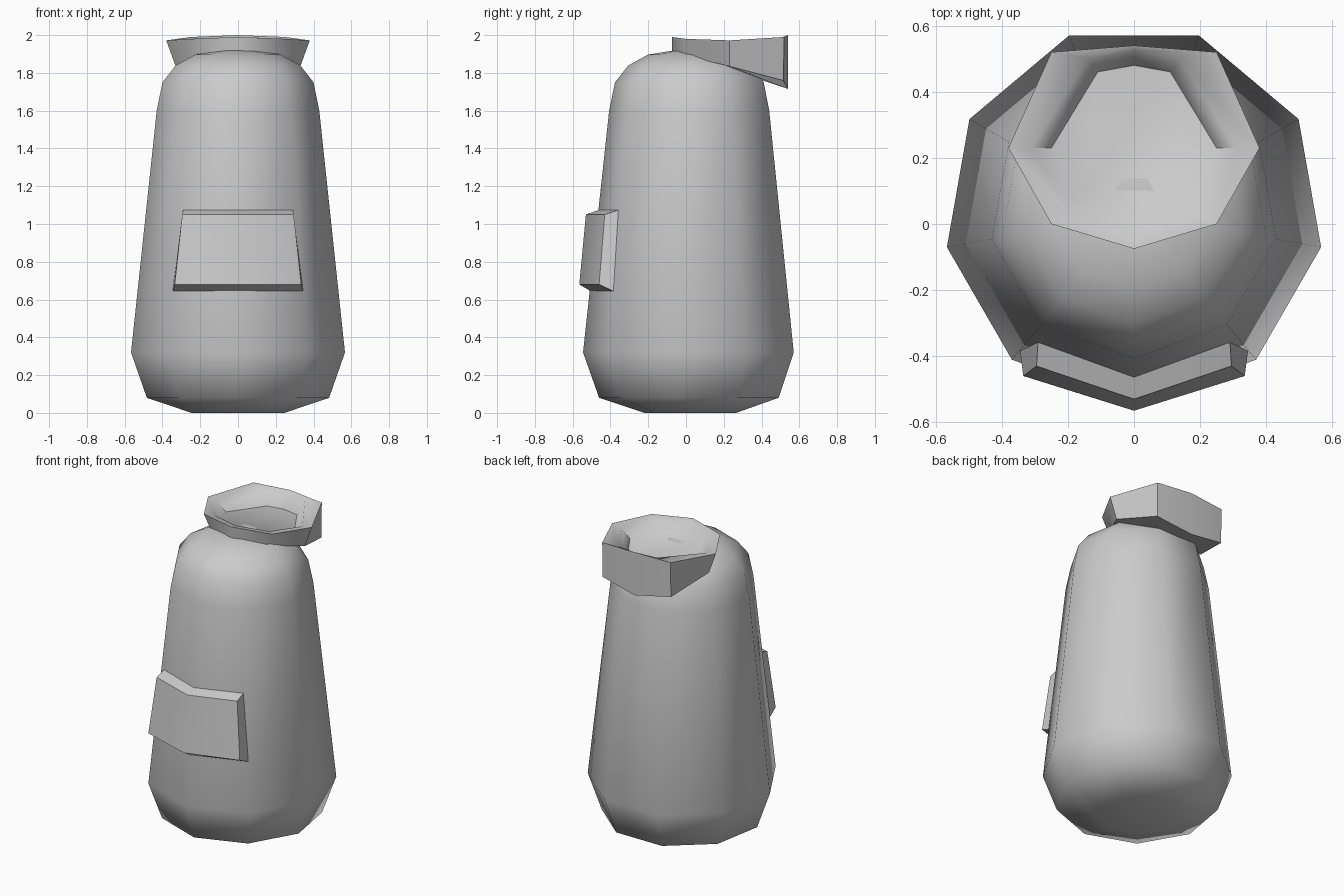
import bpy, bmesh, math

if "Cube" in bpy.data.objects:
    bpy.data.objects.remove(bpy.data.objects["Cube"])


def make_object(name, rings, closed=True, cap_first=False, cap_last=False, angle=50):
    """Skin a stack of point rings into one smooth-shaded object."""
    bm = bmesh.new()
    rows = [[bm.verts.new(p) for p in ring] for ring in rings]
    n = len(rows[0])
    for a, b in zip(rows, rows[1:]):
        for i in range(n if closed else n - 1):
            j = (i + 1) % n
            bm.faces.new((a[i], a[j], b[j], b[i]))
    if cap_first:
        bm.faces.new(rows[0][::-1])
    if cap_last:
        bm.faces.new(rows[-1])
    if not closed:
        # side walls of an open strip
        bm.faces.new([r[0] for r in rows])
        bm.faces.new([r[-1] for r in rows][::-1])
    bmesh.ops.recalc_face_normals(bm, faces=bm.faces)
    mesh = bpy.data.meshes.new(name)
    bm.to_mesh(mesh)
    bm.free()
    obj = bpy.data.objects.new(name, mesh)
    bpy.context.collection.objects.link(obj)
    bpy.ops.object.select_all(action='DESELECT')
    obj.select_set(True)
    bpy.context.view_layer.objects.active = obj
    bpy.ops.object.shade_smooth_by_angle(angle=math.radians(angle))
    return obj


def nonagon(r, z):
    """Nine-sided ring with one corner pointing to the front."""
    steps = [math.radians(-90 + 40 * i) for i in range(9)]
    return [(r * math.cos(a), 0.03 + r * math.sin(a), z) for a in steps]


def mirrored(half):
    """Complete an eight-sided ring from its front, right and back points."""
    return half + [(-x, y, z) for x, y, z in half[-2:0:-1]]


# Body: tapered nine-sided shell with rounded shoulders
profile = [(0.25, 0), (0.49, 0.08), (0.575, 0.32), (0.437, 1.6), (0.406, 1.75),
           (0.335, 1.84), (0.23, 1.897), (0.10, 1.918)]
make_object("body", [nonagon(r, z) for r, z in profile],
            cap_first=True, cap_last=True, angle=60)

# Collar: tilted hood rim, deeper at the back, with a recessed floor
collar = [
    [(0, -0.075, 1.92), (0.2, 0.0, 1.89), (0.33, 0.23, 1.835),
     (0.25, 0.515, 1.76), (0, 0.54, 1.715)],
    [(0, -0.075, 1.99), (0.25, 0.0, 1.98), (0.38, 0.23, 1.972),
     (0.25, 0.52, 1.99), (0, 0.54, 2.0)],
    [(0, -0.025, 1.98), (0.2, 0.04, 1.97), (0.31, 0.23, 1.96),
     (0.14, 0.50, 1.985), (0, 0.525, 1.99)],
    [(0, 0.03, 1.925), (0.17, 0.07, 1.92), (0.25, 0.23, 1.905),
     (0.11, 0.46, 1.895), (0, 0.48, 1.895)],
]
make_object("hood_collar", [mirrored(r) for r in collar],
            cap_first=True, cap_last=True)

# Pocket: folded front panel following the body's front corner
# each row: half width, side y, middle y, z
pocket = [(0.345, -0.385, -0.505, 0.645), (0.335, -0.46, -0.565, 0.68),
          (0.295, -0.43, -0.53, 1.05), (0.29, -0.355, -0.46, 1.075)]
make_object("front_pocket",
            [[(-w, ys, z), (0, ym, z), (w, ys, z)] for w, ys, ym, z in pocket],
            closed=False)
